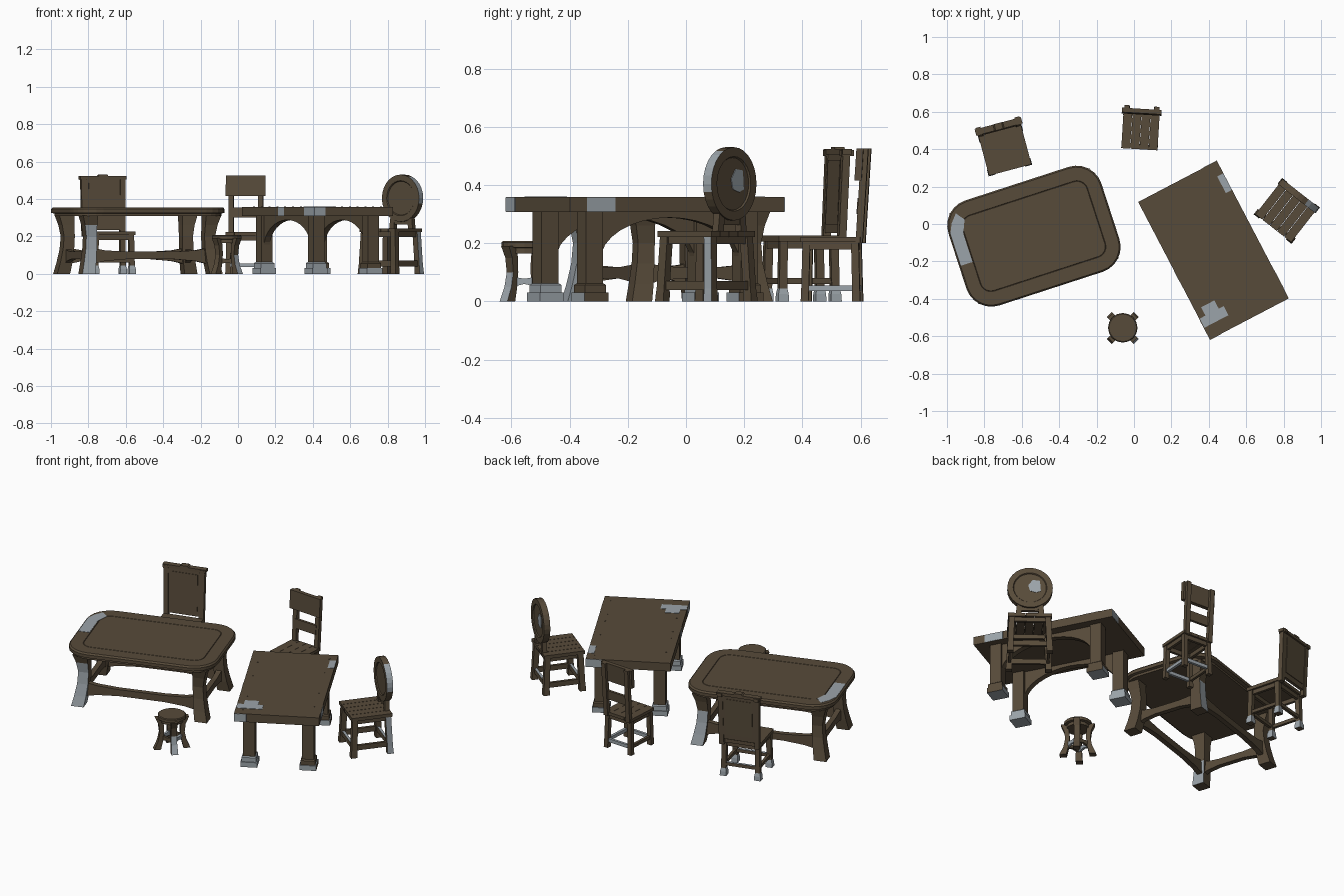
import bpy, bmesh, math
from mathutils import Matrix, Vector

if "Cube" in bpy.data.objects:
    bpy.data.objects.remove(bpy.data.objects["Cube"])


def material(name, rgb):
    m = bpy.data.materials.new(name)
    m.diffuse_color = (*rgb, 1)
    m.use_nodes = True
    m.node_tree.nodes["Principled BSDF"].inputs["Base Color"].default_value = m.diffuse_color
    return m


MATS = [material("brown wood", (0.096, 0.070, 0.042)), material("worn grey", (0.33, 0.37, 0.40))]
M = Matrix()


def place(x, y, deg):
    global M
    M = Matrix.Translation((x, y, 0)) @ Matrix.Rotation(math.radians(deg), 4, 'Z')


def finish(name, bm, grey=None):
    bmesh.ops.recalc_face_normals(bm, faces=bm.faces)
    for f in bm.faces:
        if grey is True or (grey and grey(f.calc_center_median(), f.normal)):
            f.material_index = 1
    bm.transform(M)
    me = bpy.data.meshes.new(name)
    bm.to_mesh(me)
    bm.free()
    for m in MATS:
        me.materials.append(m)
    o = bpy.data.objects.new(name, me)
    bpy.context.collection.objects.link(o)
    return o


def skin(name, rings, grey=None):
    bm = bmesh.new()
    rs = [[bm.verts.new(p) for p in r] for r in rings]
    n = len(rs[0])
    for a, b in zip(rs, rs[1:]):
        for i in range(n):
            bm.faces.new((a[i], a[(i + 1) % n], b[(i + 1) % n], b[i]))
    bm.faces.new(rs[0][::-1])
    bm.faces.new(rs[-1])
    return finish(name, bm, grey)


def loft(name, secs, grey=None):
    """Stack of rectangles (cx, cy, z, half x, half y)."""
    return skin(name, [[(x - a, y - b, z), (x + a, y - b, z), (x + a, y + b, z), (x - a, y + b, z)]
                       for x, y, z, a, b in secs], grey)


def box(name, x0, x1, y0, y1, z0, z1, grey=None):
    c = ((x0 + x1) / 2, (y0 + y1) / 2)
    h = ((x1 - x0) / 2, (y1 - y0) / 2)
    return loft(name, [(*c, z0, *h), (*c, z1, *h)], grey)


def beam(name, p, q, width, stations, grey=None):
    """Horizontal rail from p to q; stations are (t, z low, z high)."""
    p, q = Vector(p), Vector(q)
    d = (q - p).normalized()
    s = Vector((-d.y, d.x)) * width / 2
    rings = []
    for t, lo, hi in stations:
        c = p.lerp(q, t)
        rings.append([(*(c - s), lo), (*(c + s), lo), (*(c + s), hi), (*(c - s), hi)])
    return skin(name, rings, grey)


def rounded(a, b, r, z, n=6):
    pts = []
    for k, (sx, sy) in enumerate(((1, 1), (-1, 1), (-1, -1), (1, -1))):
        for i in range(n + 1):
            t = math.pi / 2 * (k + i / n)
            pts.append((sx * (a - r) + r * math.cos(t), sy * (b - r) + r * math.sin(t), z))
    return pts


SIGNS = [(1, 1), (-1, 1), (-1, -1), (1, -1)]

# ---- rounded table ----
place(-0.535, -0.065, 18)
skin("round_table_top", [rounded(.415, .275, .125, .308), rounded(.415, .275, .125, .322),
                         rounded(.43, .295, .14, .326), rounded(.43, .295, .14, .345),
                         rounded(.422, .287, .132, .354), rounded(.352, .214, .06, .354),
                         rounded(.35, .212, .058, .351), rounded(.348, .21, .056, .354)])
skin("round_table_worn_patch", [[(x, y, z) for x, y in ((-.421, -.03), (-.355, -.03), (-.355, .13), (-.325, .2),
                                                       (-.36, .245), (-.398, .2), (-.421, .15))]
                                for z in (.353, .3555)], True)
for sx, sy in SIGNS:
    worn = {(-1, -1): lambda c, n: (n.y < -.5 and c.z < .24) or (n.x > .5 and c.z < .12),
            (1, 1): lambda c, n: n.y > .5 and c.z < .22}.get((sx, sy))
    loft("round_table_leg", [(sx * (.342 + o), sy * (.202 + o), z, h, h) for z, o, h in
                             ((0, .016, .036), (.06, .004, .034), (.13, -.006, .031), (.2, -.01, .03),
                              (.26, -.004, .034), (.312, .004, .042))], worn)
flare = [(0, .05, .14), (.12, .068, .125), (.3, .078, .118), (.7, .078, .118), (.88, .068, .125), (1, .05, .14)]
for s in (1, -1):
    beam("round_table_long_rail", (-.335, s * .2), (.335, s * .2), .03, flare)
    beam("round_table_short_rail", (s * .335, -.2), (s * .335, .2), .03, flare)

# ---- rectangular table with arches ----
place(.425, -.14, 27.6)
box("plank_table_top", -.2375, .2375, -.415, .415, .308, .358)
for p in ((-.235, -.09, -.345, -.29, .357, .36), (-.2, -.12, -.29, -.24, .357, .36), (.2, .237, .24, .34, .357, .36),
          (-.239, -.236, -.415, -.3, .309, .357), (-.239, -.236, -.07, 0, .309, .357),
          (-.2375, -.17, -.417, -.414, .309, .357), (.236, .239, -.35, -.24, .309, .357),
          (.15, .2375, .414, .417, .309, .357)):
    box("plank_table_worn_patch", *p, True)
for i in range(9):
    for s in (1, -1):
        y = -.36 + .09 * i
        box("plank_table_peg", s * .195 - .004, s * .195 + .004, y - .004, y + .004, .357, .3588)
for sx, sy in SIGNS:
    x, y = sx * .165, sy * .3
    loft("plank_table_post", [(x, y, z, .033, .033) for z in (.05, .31)])
    loft("plank_table_plinth", [(x, y, 0, .047, .047), (x, y, .03, .047, .047)],
         lambda c, n, sx=sx, sy=sy: n.x < .5 or sx < 0)
    loft("plank_table_collar", [(x, y, .03, .041, .041), (x, y, .056, .041, .041), (x, y, .062, .034, .034)],
         (lambda c, n: n.z < .9) if sx < 0 else None)


def arch(name, p, q, width):
    p, q = Vector(p), Vector(q)
    d = (q - p).normalized()
    s = Vector((-d.y, d.x)) * width / 2
    n, rings = 16, []
    for i in range(n + 1):
        u = -math.cos(math.pi * i / n)
        c = p.lerp(q, (u + 1) / 2)
        z = .14 + .148 * math.sqrt(max(0, 1 - u * u))
        rings.append([(*(c - s), z), (*(c + s), z), (*(c + s), .31), (*(c - s), .31)])
    skin(name, rings)


for s in (1, -1):
    arch("long_arch", (s * .165, -.27), (s * .165, .27), .035)

# ---- stool ----
place(-.06, -.555, 0)
skin("stool_seat", [[(r * math.cos(i * math.pi / 8), r * math.sin(i * math.pi / 8), z) for i in range(16)]
                    for r, z in ((.064, .165), (.064, .183), (.079, .186), (.079, .203), (.074, .207))])
for k in range(4):
    place(-.06, -.555, 45 + 90 * k)
    loft("stool_leg", [(r, 0, z, h, w) for r, z, h, w in ((.083, 0, .019, .019), (.066, .05, .014, .017), (.058, .1, .012, .016),
                                                          (.062, .15, .014, .017), (.077, .19, .017, .019))],
         lambda c, n, k=k: n.x > .5 and .02 < c.z < .08 and k == 3)
    beam("stool_rail", (.06, 0), (0, .06), .014, [(0, .05, .085), (.5, .06, .078), (1, .05, .085)],
         lambda c, n, k=k: k in (1, 3))


# ---- chairs ----
def chair_base(w, d, zs, thick, slats, gap, leg, foot, splay, rail, tall=False, rails_worn=False):
    step = w / slats
    for i in range(slats):
        x = -w / 2 + i * step
        box("seat_slat", x + gap / 2, x + step - gap / 2, -d / 2, d / 2, zs - thick, zs)
    a, b = w / 2 - leg - .006, d / 2 - leg - .006
    o = splay * .6
    under = [(t, zs - thick - .025, zs - thick) for t in (0, 1)]
    low = [(t, *rail) for t in (0, 1)]
    for s in (1, -1):
        beam("seat_apron", (-a, s * b), (a, s * b), .016, under)
        beam("seat_apron", (s * a, -b), (s * a, b), .016, under)
        beam("leg_rail", (-a - o, s * (b + o)), (a + o, s * (b + o)), .016, low,
             lambda c, n: n.z > .5 or rails_worn)
        beam("leg_rail", (s * (a + o), -b - o), (s * (a + o), b + o), .016, low, rails_worn and s > 0)
    for sx, sy in SIGNS:
        secs = [(sx * (a + splay * k), sy * (b + splay * k), z, h, h) for k, z, h in
                ((1, 0, foot), (.9, .025, foot * .95), (.8, .045, leg), (0, zs - thick, leg))]
        loft("chair_leg", secs, lambda c, n, sx=sx, sy=sy:
             (c.z < .04 and abs(n.z) < .9 and foot > leg * 1.15) or (tall and n.x > .8 and sx > 0 and sy > 0))


# panel-backed chair
place(-.69, .395, 15)
chair_base(.235, .22, .226, .02, 1, 0, .014, .019, .004, (.06, .08))
for s in (1, -1):
    loft("panel_back_post", [(s * .104, .116, .2, .014, .013), (s * .108, .13, .51, .014, .013)])
    loft("panel_back_raised_field", [(0, .12 + s * .009, .265, .08, .003), (0, .129 + s * .009, .485, .08, .003)])
    loft("panel_back_post_tip", [(s * .108, .133, .5, .014, .022), (s * .108, .133, .52, .014, .022)])
loft("panel_back", [(0, .118, .235, .1, .009), (0, .13, .508, .1, .009)])
loft("panel_back_cap", [(0, .131, .505, .128, .017), (0, .131, .523, .128, .017)])
loft("panel_back_crest", [(0, .131, .52, .03, .018), (0, .131, .531, .02, .018)])

# ladder-backed chair
place(.035, .502, -3.5)
chair_base(.195, .205, .222, .018, 4, .0012, .013, .014, .005, (.035, .055), rails_worn=True)
for s in (1, -1):
    loft("ladder_back_post", [(s * .078, .098, .2, .014, .012), (s * .08, .118, .525, .014, .012)])
loft("ladder_back_slab", [(0, .095, .415, .106, .012), (0, .102, .525, .106, .012)])
loft("ladder_back_rail", [(0, .096, .3, .075, .008), (0, .1, .355, .075, .008)])

# disc-backed chair
place(.817, .07, -38)
chair_base(.245, .235, .242, .02, 5, .0025, .016, .018, .01, (.04, .07), tall=True)
bm = bmesh.new()
bmesh.ops.create_cone(bm, cap_ends=True, segments=28, radius1=.126, radius2=.126, depth=.036)
bm.normal_update()
for f in [f for f in bm.faces if len(f.verts) > 4]:
    bmesh.ops.inset_region(bm, faces=[f], thickness=.032, depth=0)
    bmesh.ops.inset_region(bm, faces=[f], thickness=.004, depth=-.006)
bm.transform(Matrix.Translation((0, .102, .404)) @ Matrix.Rotation(math.radians(90), 4, 'X'))
finish("disc_back", bm, lambda c, n: abs(n.y) < .3 and c.x > .06 and c.z > .38 and math.hypot(c.x, c.z - .404) > .115)
skin("disc_back_worn_patch", [[(x, y, z) for x, z in ((-.06, .385), (-.035, .375), (.0, .385), (.01, .42),
                                                     (-.015, .455), (-.055, .45))] for y in (.112, .1165)], True)
for s in (1, -1):
    loft("disc_back_post", [(s * .065, .1, .225, .016, .013), (s * .055, .102, .33, .014, .013)])
beam("disc_back_rail", (-.06, .1), (.06, .1), .018, [(0, .262, .285), (1, .262, .285)])
